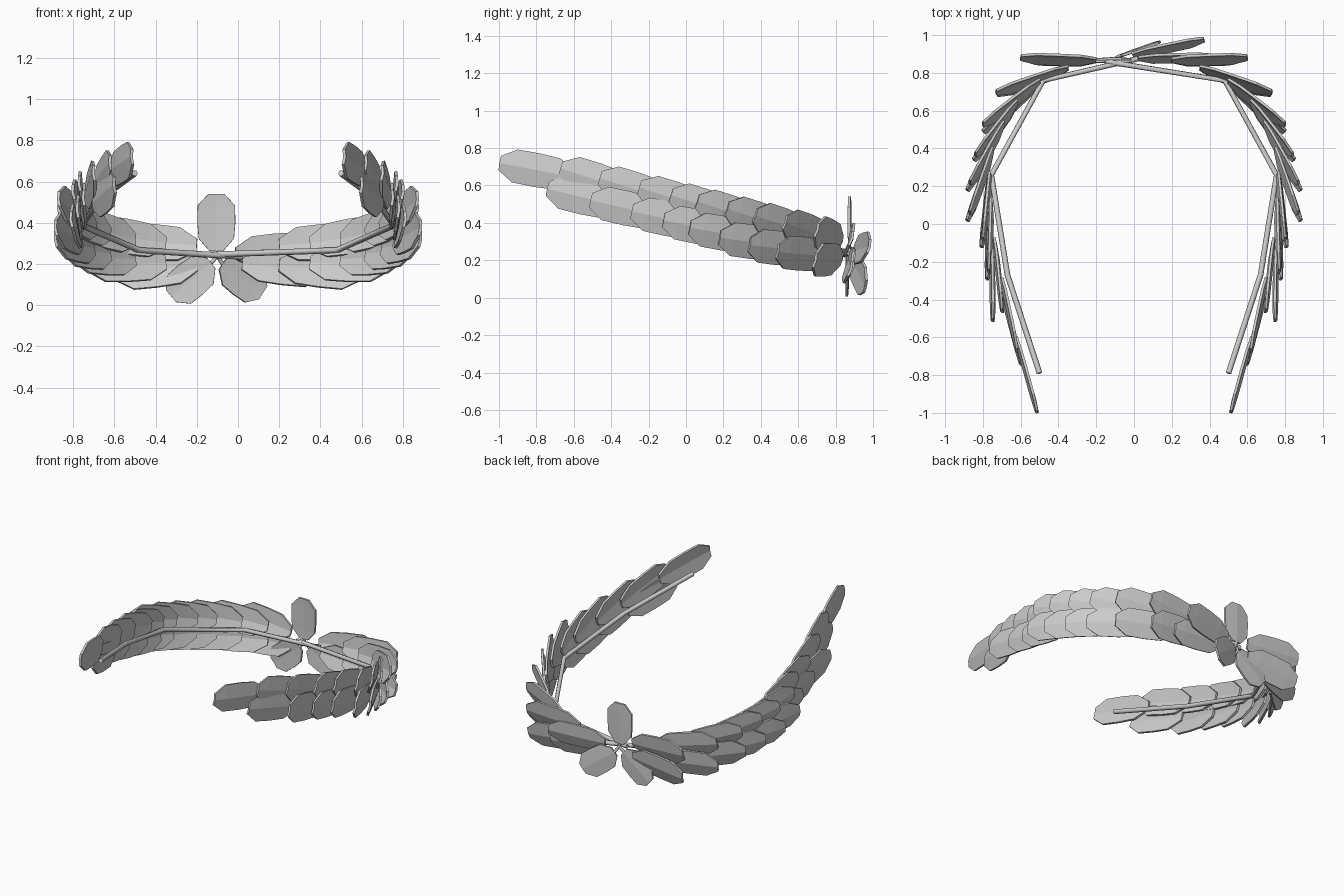
import bpy
from math import sin, cos, radians
from mathutils import Vector

if "Cube" in bpy.data.objects:
    bpy.data.objects.remove(bpy.data.objects["Cube"])


def stem_z(y):
    return 0.24 + (0.87 - y) * 0.241


def leaf(name, base, tip, half_width, lean=0, fold=0.014):
    """Folded low-poly leaf running from base to tip, its ridge facing outward."""
    base, tip = Vector(base), Vector(tip)
    d = (tip - base).normalized()
    out = Vector(((base.x + tip.x) / 2, (base.y + tip.y) / 2, 0)).normalized()
    # width direction: upright, top edge leaning away from the middle
    up = Vector((0, 0, 1)) * cos(radians(lean)) + out * sin(radians(lean))
    if abs(d.z) > 0.6:
        up = Vector((0, 1, 0)).cross(d)
    w = (up - d * up.dot(d)).normalized()
    n = d.cross(w).normalized()
    if n.dot(out) < 0:
        n = -n
    flip = d.cross(w).dot(n) > 0
    verts, faces = [], []
    for s, f in ((0, .35), (.22, .93), (.5, 1), (.8, .98), (1, .42)):
        c = base.lerp(tip, s)
        hw = half_width * f
        verts += [c + w * hw - n * fold * f * .6, c + n * fold * f * .4,
                  c - w * hw - n * fold * f * .6]
    for i in range(4):
        a = i * 3
        for q in ((a, a + 1, a + 4, a + 3), (a + 1, a + 2, a + 5, a + 4)):
            faces.append(q[::-1] if flip else q)
    me = bpy.data.meshes.new(name)
    me.from_pydata(verts, [], faces)
    ob = bpy.data.objects.new(name, me)
    bpy.context.collection.objects.link(ob)
    m = ob.modifiers.new("thickness", 'SOLIDIFY')
    m.thickness = 0.014
    m.offset = 0
    return ob


def stem(name, pts, r=0.015):
    cu = bpy.data.curves.new(name, 'CURVE')
    cu.dimensions = '3D'
    cu.bevel_depth = r
    cu.bevel_resolution = 1
    cu.use_fill_caps = True
    sp = cu.splines.new('POLY')
    sp.points.add(len(pts) - 1)
    for p, q in zip(sp.points, pts):
        p.co = (*q, 1)
    ob = bpy.data.objects.new(name, cu)
    bpy.context.collection.objects.link(ob)


# Leaf pairs: base x, base y, tip x, tip y (right side)
upper = [(.20, .87, .60, .885), (.35, .83, .73, .70), (.50, .76, .80, .53),
         (.62, .65, .84, .37), (.69, .54, .87, .22), (.75, .40, .87, .06),
         (.765, .27, .80, -.08), (.76, .13, .77, -.25), (.74, -.08, .70, -.46),
         (.70, -.29, .62, -.67), (.625, -.60, .515, -.995)]
lower = [(.20, .87, .59, .88), (.35, .83, .73, .69), (.50, .76, .80, .49),
         (.62, .65, .85, .34), (.70, .54, .885, .18), (.76, .38, .885, .02),
         (.77, .25, .81, -.12), (.77, .10, .78, -.29), (.755, -.12, .75, -.51),
         (.70, -.36, .60, -.74)]

for side, sx in (("right", 1), ("left", -1)):
    for i, (bx, by, tx, ty) in enumerate(upper):
        last = i == len(upper) - 1
        off = .03 if last else .08
        leaf(f"{side}_upper_leaf_{i}", (sx * bx, by, stem_z(by) + .05),
             (sx * tx, ty, stem_z(ty) + off), .09, max(0, 18 - 2 * i))
    for i, (bx, by, tx, ty) in enumerate(lower):
        off = -.10 + .055 * i / 9 if i > 4 else -.085
        leaf(f"{side}_lower_leaf_{i}", (sx * bx, by, stem_z(by) - .045),
             (sx * tx, ty, stem_z(ty) + off), .092, max(0, 18 - 2 * i))

# Two stems crossing at the back, the right one running on further
arm = [(.50, -.79), (.67, -.27), (.755, .26), (.48, .76)]
for side, sx, end in (("right", 1, (-.15, .86, .245)), ("left", -1, (.02, .875, .235))):
    stem(f"{side}_stem", [(sx * x, y, stem_z(y)) for x, y in arm] + [end])

# Extra leaves filling the right side next to the crossing
leaf("right_extra_upper_leaf", (-.01, .90, .25), (.37, .98, .275), .085, 15)
leaf("right_extra_lower_leaf", (.02, .88, .20), (.41, .89, .16), .085, 15)

# Three leaves and their short stalks at the crossing
knot = Vector((-.10, .875, .24))
for nm, b, t in (("top", (-.105, .875, .262), (-.105, .875, .54)),
                 ("left", (-.13, .865, .205), (-.325, .862, .045)),
                 ("right", (-.075, .89, .20), (.12, .96, .06))):
    leaf(f"bow_{nm}_leaf", b, t, .092, 0, .006)
    stem(f"bow_{nm}_stalk", [knot, b], .01)
